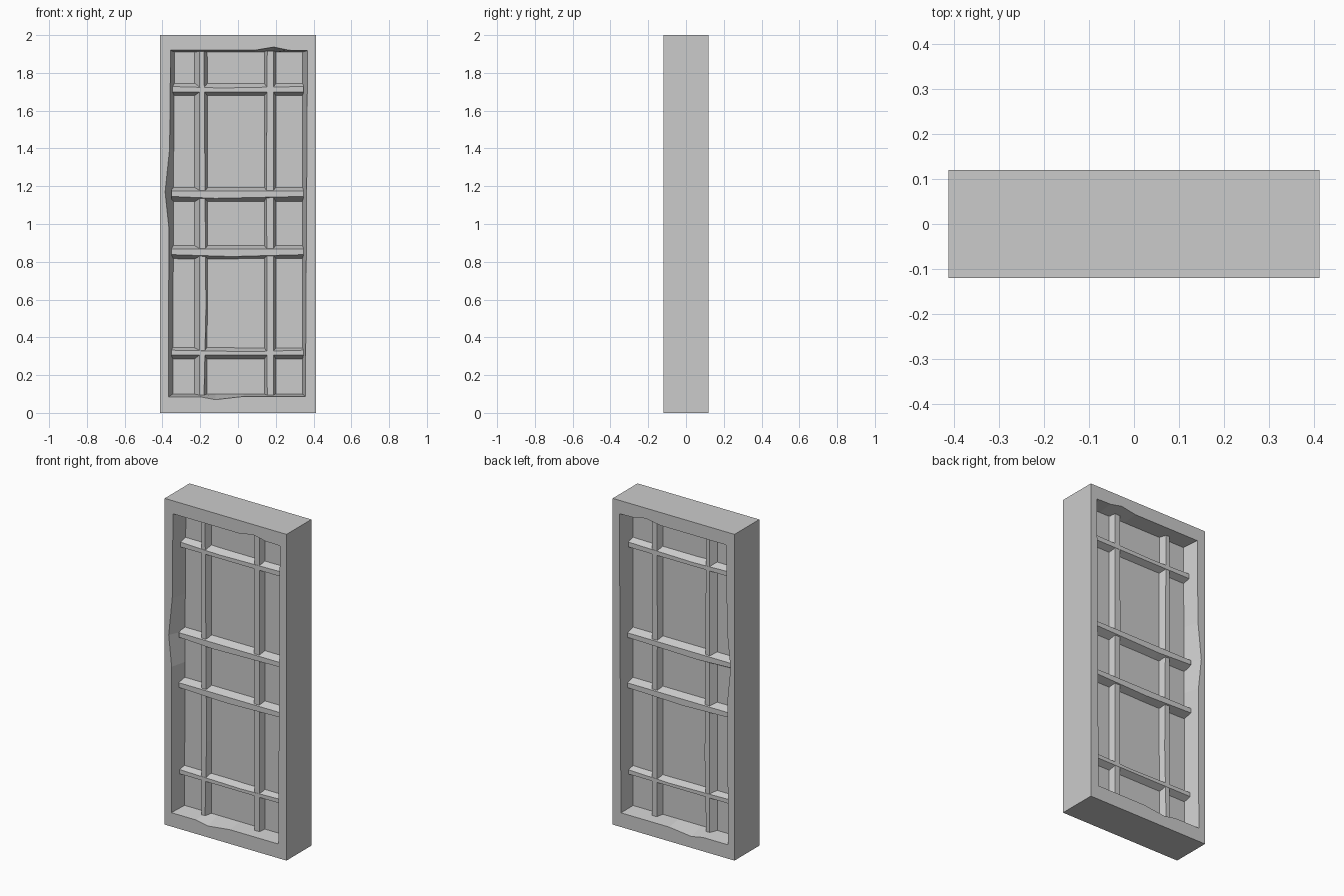
import bpy
import bmesh

cube = bpy.data.objects.get("Cube")
if cube:
    bpy.data.objects.remove(cube)

W, D = 0.413, 0.12          # half width and half depth of the frame
PANE_Y = -0.025             # depth of the recessed panel

stone = bpy.data.materials.new("grey_stone")
stone.diffuse_color = (0.6, 0.6, 0.6, 1)
stone.use_nodes = True
stone.node_tree.nodes["Principled BSDF"].inputs["Base Color"].default_value = (0.6, 0.6, 0.6, 1)


def finish(name, bm):
    """Turn a front half into an object mirrored to the back."""
    bmesh.ops.recalc_face_normals(bm, faces=bm.faces)
    mesh = bpy.data.meshes.new(name)
    bm.to_mesh(mesh)
    bm.free()
    mesh.materials.append(stone)
    obj = bpy.data.objects.new(name, mesh)
    bpy.context.collection.objects.link(obj)
    mirror = obj.modifiers.new("front_and_back", "MIRROR")
    mirror.use_axis = (False, True, False)
    return obj


def bridge(bm, a, b):
    n = len(a)
    for i in range(n):
        j = (i + 1) % n
        bm.faces.new((a[i], a[j], b[j], b[i]))


# Frame with chipped opening: each row is outer, opening and panel (x, z)
rows = [
    ((-W, 0), (-0.368, 0.085), (-0.345, 0.10)),
    ((-0.2, 0), (-0.2, 0.085), (-0.2, 0.10)),
    ((-0.12, 0), (-0.12, 0.07), (-0.12, 0.10)),
    ((0.03, 0), (0.03, 0.087), (0.03, 0.10)),
    ((W, 0), (0.357, 0.087), (0.341, 0.10)),
    ((W, 2), (0.368, 1.918), (0.341, 1.91)),
    ((0.27, 2), (0.27, 1.92), (0.27, 1.91)),
    ((0.19, 2), (0.19, 1.937), (0.19, 1.91)),
    ((0.09, 2), (0.09, 1.92), (0.09, 1.91)),
    ((-W, 2), (-0.357, 1.92), (-0.336, 1.91)),
    ((-W, 1.4), (-0.362, 1.4), (-0.34, 1.4)),
    ((-W, 1.17), (-0.386, 1.17), (-0.342, 1.17)),
    ((-W, 0.98), (-0.366, 0.98), (-0.342, 0.98)),
]
bm = bmesh.new()


def loop(column, y):
    return [bm.verts.new((r[column][0], y, r[column][1])) for r in rows]


side, rim = loop(0, 0), loop(0, -D)
opening, panel = loop(1, -D), loop(2, PANE_Y)
bridge(bm, side, rim)
bridge(bm, rim, opening)
bridge(bm, opening, panel)
bm.faces.new(panel)
finish("frame_and_panel", bm)


def bar(name, vertical, ends, profile, front_y, nick):
    """Tapered bar; nick = (position, low edge shift, high edge shift)."""
    bm = bmesh.new()
    depths = (PANE_Y + 0.01, front_y, front_y, PANE_Y + 0.01)
    base_lo, lo, hi, base_hi = profile
    slope = 0.01 / (PANE_Y - front_y)
    base_lo -= (lo - base_lo) * slope
    base_hi += (base_hi - hi) * slope
    rings = []
    for at, low, high in ((ends[0], 0, 0), nick, (ends[1], 0, 0)):
        across = (base_lo, lo + low, hi + high, base_hi)
        rings.append([bm.verts.new((c, y, at) if vertical else (at, y, c))
                      for c, y in zip(across, depths)])
    for a, b in zip(rings, rings[1:]):
        bridge(bm, a, b)
    bm.faces.new(rings[0])
    bm.faces.new(rings[-1])
    finish(name, bm)


# Horizontal bars, the middle pair standing slightly proud
span = (-0.352, 0.347)
bar("top_rail", False, span, (1.68, 1.698, 1.728, 1.745), -0.063, (-0.09, 0, -0.008))
bar("upper_middle_rail", False, span, (1.12, 1.146, 1.174, 1.194), -0.07, (-0.12, -0.01, 0))
bar("lower_middle_rail", False, span, (0.817, 0.838, 0.867, 0.886), -0.07, (-0.03, -0.01, 0))
bar("bottom_rail", False, span, (0.286, 0.306, 0.332, 0.345), -0.063, (0.06, 0, -0.008))

# Vertical bars
height = (0.09, 1.915)
bar("right_upright", True, height, (-0.23, -0.204, -0.18, -0.163), -0.062, (0.55, 0, 0.01))
bar("left_upright", True, height, (0.14, 0.155, 0.188, 0.2), -0.062, (1.3, -0.004, 0))
